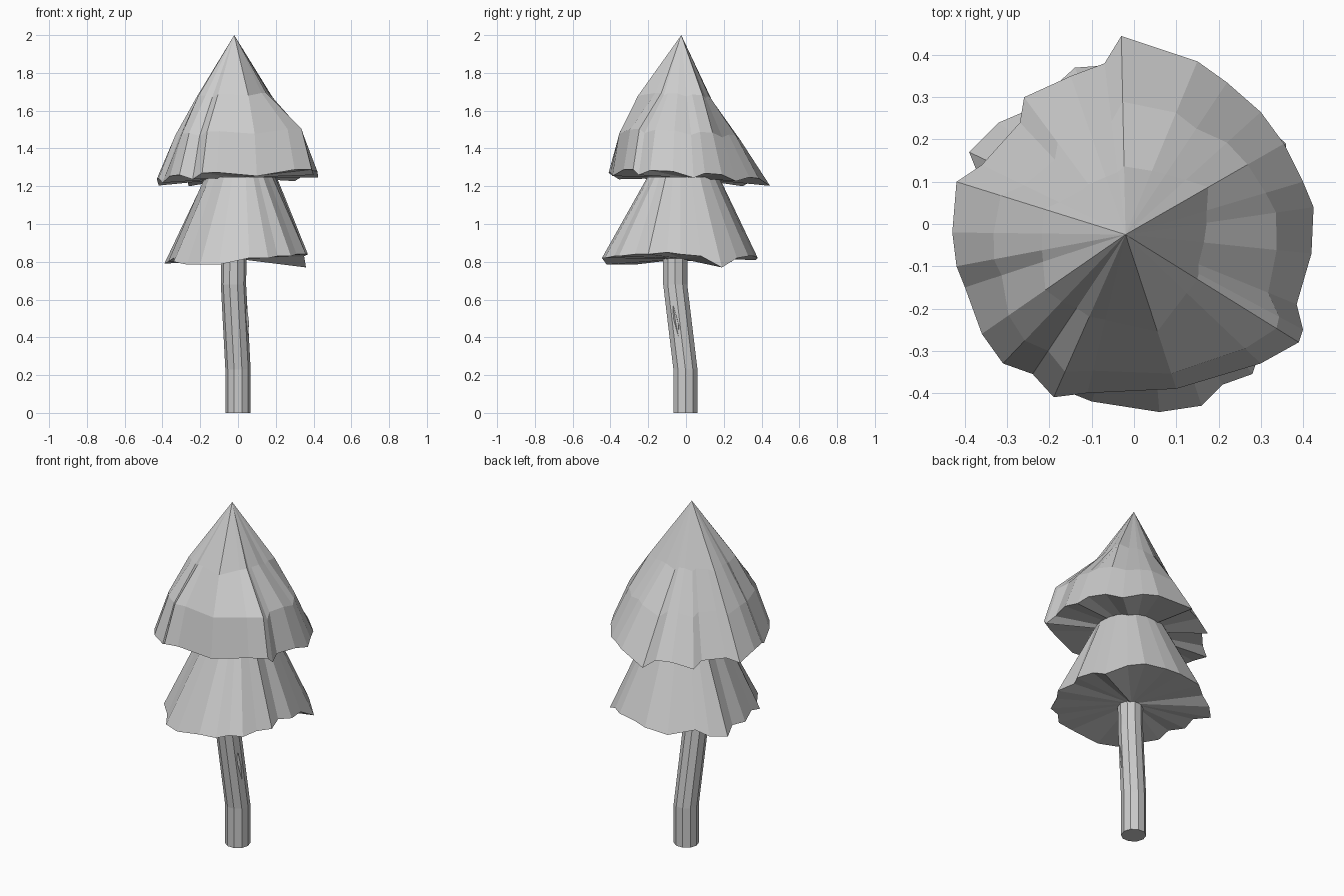
import bpy, bmesh, random
from math import cos, sin, pi, hypot, atan2, radians
from mathutils import Vector

if "Cube" in bpy.data.objects:
    bpy.data.objects.remove(bpy.data.objects["Cube"])

random.seed(4)


def loft(name, rings, bottom, top):
    """Join rings of points with quads; close each end with a fan to a point."""
    bm = bmesh.new()
    rows = [[bm.verts.new(p) for p in ring] for ring in rings]
    n = len(rows[0])
    for a, b in zip(rows, rows[1:]):
        for i in range(n):
            j = (i + 1) % n
            bm.faces.new((a[i], a[j], b[j], b[i]))
    for row, tip in ((rows[0], bottom), (rows[-1], top)):
        c = bm.verts.new(tip)
        for i in range(n):
            bm.faces.new((row[i], row[(i + 1) % n], c))
    bmesh.ops.recalc_face_normals(bm, faces=bm.faces)
    mesh = bpy.data.meshes.new(name)
    bm.to_mesh(mesh)
    bm.free()
    obj = bpy.data.objects.new(name, mesh)
    bpy.context.collection.objects.link(obj)
    return obj


# Bent ten-sided trunk
path = [(0, -.003, 0), (0, -.003, .23), (-.024, -.057, .68), (-.022, -.057, .82)]
loft("trunk", [[(x + .067 * cos(pi * k / 5), y + .067 * sin(pi * k / 5), z)
                for k in range(10)] for x, y, z in path], path[0], path[-1])

# Small split knot on the right side of the trunk
loft("trunk_knot", [[(.035, -.07, .5), (.058, -.055, .48),
                     (.058, -.04, .47), (.03, -.03, .45)]],
     (.052, -.035, .38), (.047, -.068, .57))

# Lower foliage skirt with a ragged hem
low_rim = [(.06, -.445, .82), (.16, -.43, .82), (.21, -.38, .83), (.28, -.355, .83),
           (.31, -.27, .84), (.36, -.2, .84), (.33, -.1, .85), (.37, -.03, .84),
           (.35, .08, .83), (.36, .19, .77), (.27, .27, .82), (.2, .33, .83),
           (.08, .36, .83), (0, .38, .82), (-.14, .37, .81), (-.25, .27, .83),
           (-.32, .24, .80), (-.39, .17, .79), (-.35, .07, .81), (-.37, -.02, .80),
           (-.34, -.12, .82), (-.34, -.2, .80), (-.27, -.27, .785),
           (-.2, -.38, .785), (-.1, -.42, .785)]
neck = []
for x, y, z in low_rim:
    r = hypot(x, y)
    neck.append((.015 + .19 * x / r, -.015 + .19 * y / r, 1.25))
loft("lower_foliage", [low_rim, neck], (0, -.02, .815), (.015, -.015, 1.25))

# Five ridges of the upper cone: angle and radius a third of the way down
ridges = [(radians(a), r) for a, r in
          ((-72, .245), (30, .235), (91, .145), (163, .21), (215, .235), (288, .245))]


def five_sided(angle):
    """Radius of the five-sided outline in the given direction."""
    if angle < ridges[0][0]:
        angle += 2 * pi
    for (a, ra), (b, rb) in zip(ridges, ridges[1:]):
        if angle <= b:
            return ra * rb * sin(b - a) / (ra * sin(angle - a) + rb * sin(b - angle))
    return ridges[0][1]


# Upper foliage: bulging, creased cone, fuller at the front than the back
up_rim = [(-.03, .445), (-.07, .38), (-.15, .35), (-.26, .3), (-.27, .24), (-.36, .14),
          (-.42, .1), (-.43, -.02), (-.42, -.1), (-.4, -.15), (-.36, -.26),
          (-.31, -.33), (-.24, -.355), (-.19, -.41), (-.11, -.4), (.1, -.39),
          (.3, -.33), (.39, -.28), (.4, -.25), (.385, -.19), (.42, -.07),
          (.425, .04), (.4, .1), (.355, .19), (.3, .265), (.22, .335), (.15, .385)]
apex = Vector((-.02, -.025, 2))
rim, mid, high = [], [], []
for i, (x, y) in enumerate(up_rim):
    p = Vector((x, y, 1.242 - .055 * y + .045 * x + (.014 if i % 3 else -.014)))
    rim.append(p)
    d = (p - apex).xy
    reach = d.length
    d.normalize()
    bulge = .08 + .03 * d.x - .10 * d.y
    facet = five_sided(atan2(d.y, d.x))
    r_high = .65 * facet + .35 * reach * (.43 + bulge)
    r_mid = reach * (.70 + bulge + random.uniform(-.02, .02))
    for row, t, r in ((mid, .70, r_mid), (high, .43, r_high)):
        z = apex.lerp(p, t).z
        row.append(Vector((apex.x + d.x * r, apex.y + d.y * r, z)))
loft("upper_foliage", [rim, mid, high], (0, 0, 1.245), apex)
